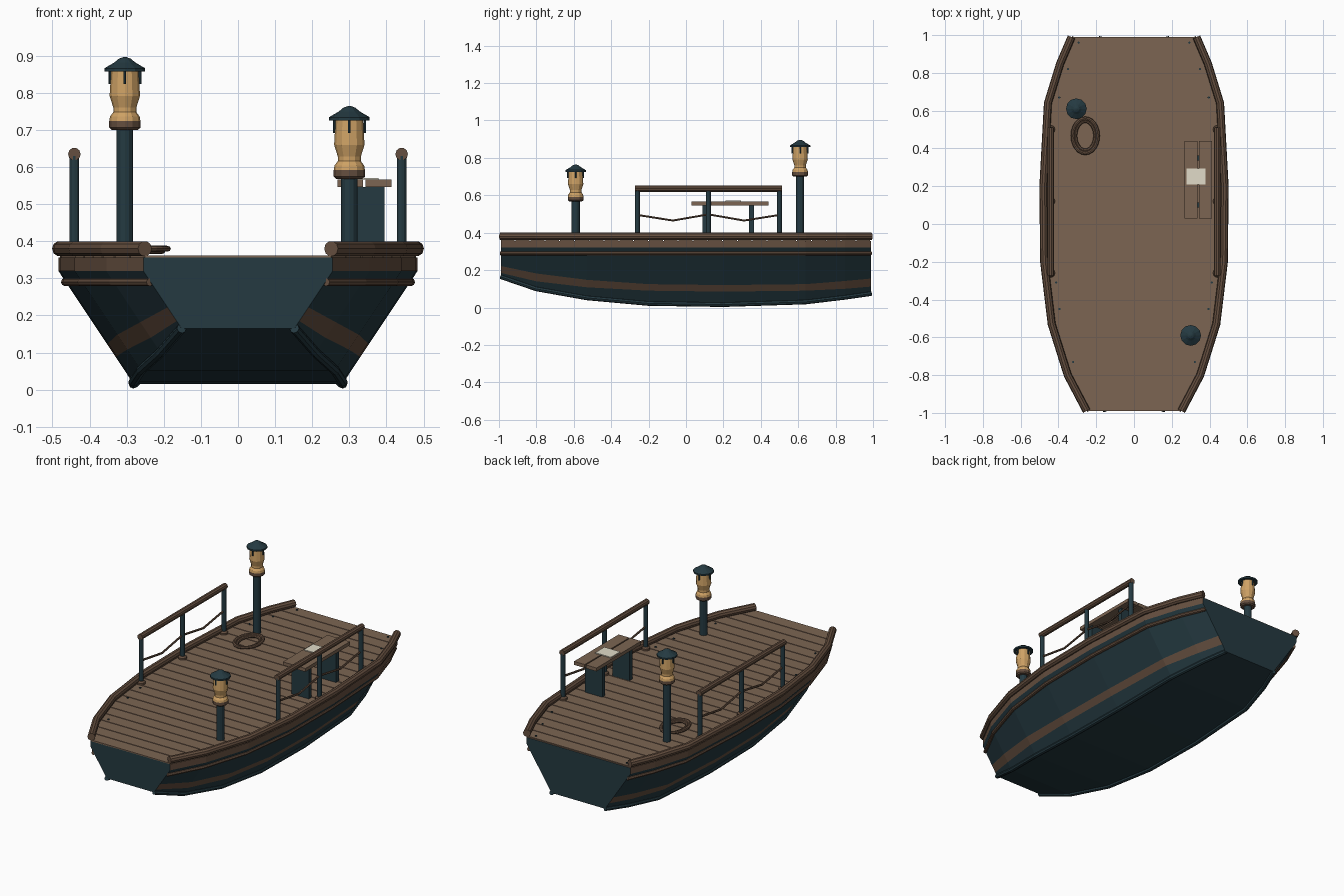
import bpy, bmesh, math
from mathutils import Vector

if "Cube" in bpy.data.objects:
    bpy.data.objects.remove(bpy.data.objects["Cube"], do_unlink=True)


def material(name, rgb):
    m = bpy.data.materials.new(name)
    m.use_nodes = True
    m.diffuse_color = (*rgb, 1)
    m.node_tree.nodes["Principled BSDF"].inputs["Base Color"].default_value = (*rgb, 1)
    return m


TEAL = material("dark teal paint", (0.018, 0.042, 0.053))
DECK = material("deck wood", (0.20, 0.13, 0.085))
TRIM = material("trim wood", (0.13, 0.078, 0.05))
AMBER = material("amber glass", (0.62, 0.36, 0.13))
PAPER = material("paper", (0.75, 0.71, 0.58))


def finish(name, bm, *mats):
    bmesh.ops.recalc_face_normals(bm, faces=bm.faces[:])
    mesh = bpy.data.meshes.new(name)
    bm.to_mesh(mesh)
    bm.free()
    for m in mats:
        mesh.materials.append(m)
    ob = bpy.data.objects.new(name, mesh)
    bpy.context.collection.objects.link(ob)
    return ob


def box(name, lo, hi, mat):
    bm = bmesh.new()
    bmesh.ops.create_cube(bm, size=1)
    for v in bm.verts:
        v.co = [lo[i] if v.co[i] < 0 else hi[i] for i in range(3)]
    return finish(name, bm, mat)


def pipe(name, points, r, mat, sides=10, closed=False, flat=1.0):
    """Sweep a round section along a path, mitred at each point."""
    pts = [Vector(p) for p in points]
    n = len(pts)
    bm = bmesh.new()
    rings = []
    for i, p in enumerate(pts):
        a = pts[i - 1] if (i or closed) else p
        b = pts[(i + 1) % n] if (i < n - 1 or closed) else p
        t = (b - a).normalized()
        u = t.cross(Vector((1, 0, 0) if abs(t.z) > 0.9 else (0, 0, 1))).normalized()
        w = u.cross(t)
        angles = [math.tau * k / sides for k in range(sides)]
        rings.append([bm.verts.new(p + u * r * math.cos(g) + w * r * flat * math.sin(g)) for g in angles])
    for i in range(n if closed else n - 1):
        a, b = rings[i], rings[(i + 1) % n]
        for k in range(sides):
            j = (k + 1) % sides
            bm.faces.new((a[k], a[j], b[j], b[k]))
    if not closed:
        bm.faces.new(rings[0])
        bm.faces.new(rings[-1])
    return finish(name, bm, mat)


def lathe(name, profile, x, y, mat, sides=12):
    bm = bmesh.new()
    rings = [[bm.verts.new((x + r * math.cos(math.tau * k / sides), y + r * math.sin(math.tau * k / sides), z))
              for k in range(sides)] for r, z in profile]
    for a, b in zip(rings, rings[1:]):
        for k in range(sides):
            j = (k + 1) % sides
            bm.faces.new((a[k], a[j], b[j], b[k]))
    bm.faces.new(rings[0])
    bm.faces.new(rings[-1])
    return finish(name, bm, mat)


# Hull stations: y, half width at deck, keel height, stripe bottom, stripe top
STATIONS = [(-0.99, 0.255, 0.165, 0.185, 0.222), (-0.8, 0.355, 0.1, 0.14, 0.182),
            (-0.53, 0.44, 0.052, 0.108, 0.148), (-0.2, 0.48, 0.022, 0.09, 0.125),
            (0.2, 0.484, 0.016, 0.085, 0.12), (0.64, 0.46, 0.03, 0.09, 0.125),
            (0.85, 0.395, 0.055, 0.1, 0.142), (0.99, 0.335, 0.075, 0.112, 0.155)]
KNUCKLE, SHEER, SLOPE = 0.32, 0.356, 0.665


def side_x(s, z):
    return s[1] - SLOPE * max(0, KNUCKLE - z)


def half_width(y):
    for a, b in zip(STATIONS, STATIONS[1:]):
        if y <= b[0]:
            return a[1] + (b[1] - a[1]) * (y - a[0]) / (b[0] - a[0])
    return STATIONS[-1][1]


# Hull lofted through the stations, with painted bands along the sides
bm = bmesh.new()
rings = []
for s in STATIONS:
    half = [(side_x(s, z), z) for z in (s[2], s[3], s[4], KNUCKLE, SHEER)]
    section = half + [(-x, z) for x, z in reversed(half)]
    rings.append([bm.verts.new((x, s[0], z)) for x, z in section])
for a, b in zip(rings, rings[1:]):
    for k in range(10):
        j = (k + 1) % 10
        f = bm.faces.new((a[k], a[j], b[j], b[k]))
        f.material_index = {1: 1, 7: 1, 3: 1, 5: 1, 4: 2}.get(k, 0)
bm.faces.new(rings[0])
bm.faces.new(rings[-1])
finish("hull", bm, TEAL, TRIM, DECK)

# Deck planks running across the hull
bm = bmesh.new()
COUNT = 25
pitch = 1.98 / COUNT
for i in range(COUNT):
    y0 = -0.99 + i * pitch
    y1 = y0 + pitch - 0.005
    w0, w1 = half_width(y0) - 0.004, half_width(y1) - 0.004
    low, top = [[bm.verts.new((x, y, z)) for x, y in ((-w0, y0), (w0, y0), (w1, y1), (-w1, y1))]
                for z in (0.354, 0.362)]
    bm.faces.new(low)
    bm.faces.new(top)
    for k in range(4):
        j = (k + 1) % 4
        bm.faces.new((low[k], low[j], top[j], top[k]))
finish("deck_planks", bm, DECK)

# Rails, rub strakes, chine pipes, railings and deck pegs on both sides
for side, label in ((1, "left"), (-1, "right")):
    pipe(label + "_gunwale", [(side * (s[1] - 0.004), s[0], 0.38) for s in STATIONS], 0.021, TRIM)
    pipe(label + "_rub_strake", [(side * (side_x(s, 0.29) + 0.002), s[0], 0.29) for s in STATIONS], 0.011, TRIM, 8)
    pipe(label + "_chine", [(side * side_x(s, s[2]), s[0], s[2]) for s in STATIONS], 0.013, TEAL, 8)

    rx = side * 0.441
    for i, y in enumerate((-0.26, 0.12, 0.5)):
        lathe(f"{label}_railing_post_{i}", [(0.013, 0.36), (0.013, 0.63)], rx, y, TEAL)
        lathe(f"{label}_railing_foot_{i}", [(0.023, 0.36), (0.023, 0.372), (0.015, 0.38)], rx, y, TRIM)
    pipe(label + "_handrail", [(rx, -0.272, 0.635), (rx, 0.512, 0.635)], 0.017, TRIM)
    pipe(label + "_sagging_rope", [(rx, -0.26, 0.495), (rx, -0.07, 0.465), (rx, 0.12, 0.498),
                                   (rx, 0.31, 0.465), (rx, 0.5, 0.495)], 0.006, TRIM, 6)
    for i, y in enumerate((-0.73, -0.45, -0.31, 0.67, 0.82, 0.96)):
        lathe(f"{label}_deck_peg_{i}", [(0.006, 0.36), (0.006, 0.366)], side * (half_width(y) - 0.055), y, TEAL, 8)


# Lamp posts: pole, collar, glass, roof and four roof brackets
def lamp(name, x, y, z):
    lathe(name + "_pole", [(0.022, 0.36), (0.022, z)], x, y, TEAL)
    lathe(name + "_collar", [(0.035, z - 0.002), (0.042, z + 0.004), (0.042, z + 0.022)], x, y, TRIM)
    lathe(name + "_glass", [(0.042, z + 0.022), (0.04, z + 0.034), (0.031, z + 0.046), (0.031, z + 0.058),
                            (0.041, z + 0.09), (0.037, z + 0.157)], x, y, AMBER)
    lathe(name + "_roof", [(0.055, z + 0.155), (0.055, z + 0.164), (0.028, z + 0.18),
                           (0.016, z + 0.19), (0.005, z + 0.194)], x, y, TEAL)
    for i, (dx, dy) in enumerate(((1, 0), (-1, 0), (0, 1), (0, -1))):
        cx, cy = x + dx * 0.041, y + dy * 0.041
        pipe(f"{name}_bracket_{i}", [(cx, cy, z + 0.122), (cx, cy, z + 0.158)], 0.004, TEAL, 6)


lamp("rear_lamp", -0.305, 0.61, 0.702)
lamp("front_lamp", 0.3, -0.59, 0.57)

# Table with two boards and panel legs, and a sheet of paper
for i, x in enumerate((0.268, 0.344)):
    box(f"table_board_{i}", (x, 0.03, 0.546), (x + 0.069, 0.44, 0.566), DECK)
for i, y in enumerate((0.1, 0.35)):
    box(f"table_leg_{i}", (0.285, y - 0.013, 0.36), (0.395, y + 0.013, 0.546), TEAL)
box("paper_sheet", (0.277, 0.21, 0.566), (0.378, 0.295, 0.571), PAPER)

# Coiled rope on the deck
for i, grow in enumerate((0, 0.014)):
    loop = [(-0.258 + (0.053 + grow) * math.cos(math.tau * k / 24),
             0.467 + (0.078 + grow) * math.sin(math.tau * k / 24), 0.374 + i * 0.006) for k in range(24)]
    pipe(f"rope_coil_{i}", loop, 0.01, TRIM, 8, True, 0.8)
